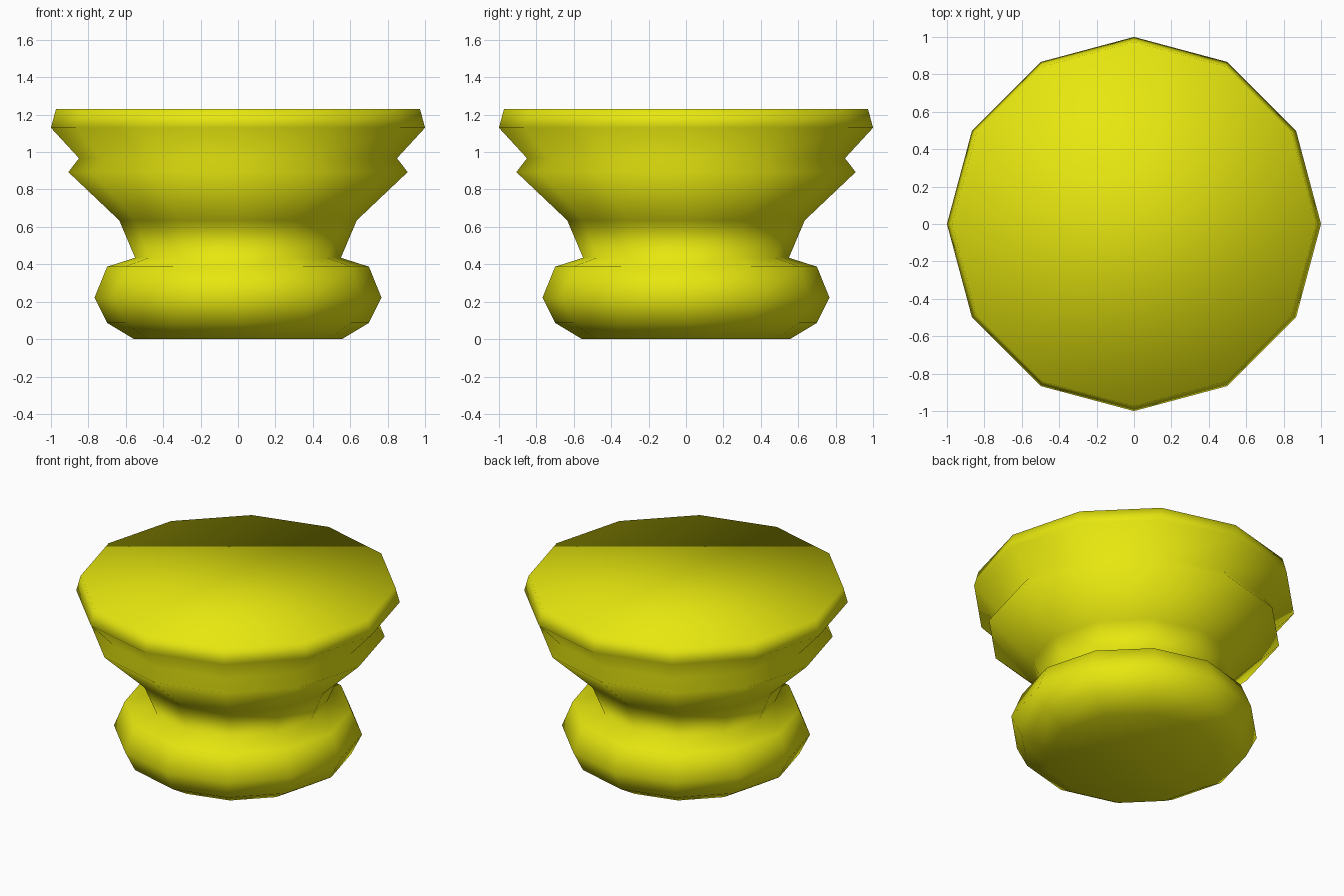
import bpy, bmesh, math

if "Cube" in bpy.data.objects:
    bpy.data.objects.remove(bpy.data.objects["Cube"])

SIDES = 12
# (radius, height) from base to top rim
PROFILE = [(0.555, 0.0), (0.70, 0.087), (0.767, 0.222), (0.70, 0.387),
           (0.55, 0.435), (0.635, 0.635), (0.907, 0.893), (0.85, 0.967),
           (1.0, 1.13), (0.973, 1.23)]

# Lathed body with flat caps
bm = bmesh.new()
rings = [[bm.verts.new((r * math.cos(2 * math.pi * i / SIDES),
                        r * math.sin(2 * math.pi * i / SIDES), z))
          for i in range(SIDES)] for r, z in PROFILE]
for low, high in zip(rings, rings[1:]):
    for i in range(SIDES):
        j = (i + 1) % SIDES
        bm.faces.new((low[i], low[j], high[j], high[i]))
bm.faces.new(rings[0][::-1])
bm.faces.new(rings[-1])
for face in bm.faces:
    face.smooth = True

mesh = bpy.data.meshes.new("turned_knob")
bm.to_mesh(mesh)
bm.free()
knob = bpy.data.objects.new("turned_knob", mesh)
bpy.context.collection.objects.link(knob)

# Yellow finish
yellow = bpy.data.materials.new("yellow")
yellow.diffuse_color = (0.8, 0.8, 0.005, 1.0)
yellow.use_nodes = True
yellow.node_tree.nodes["Principled BSDF"].inputs["Base Color"].default_value = yellow.diffuse_color
mesh.materials.append(yellow)
